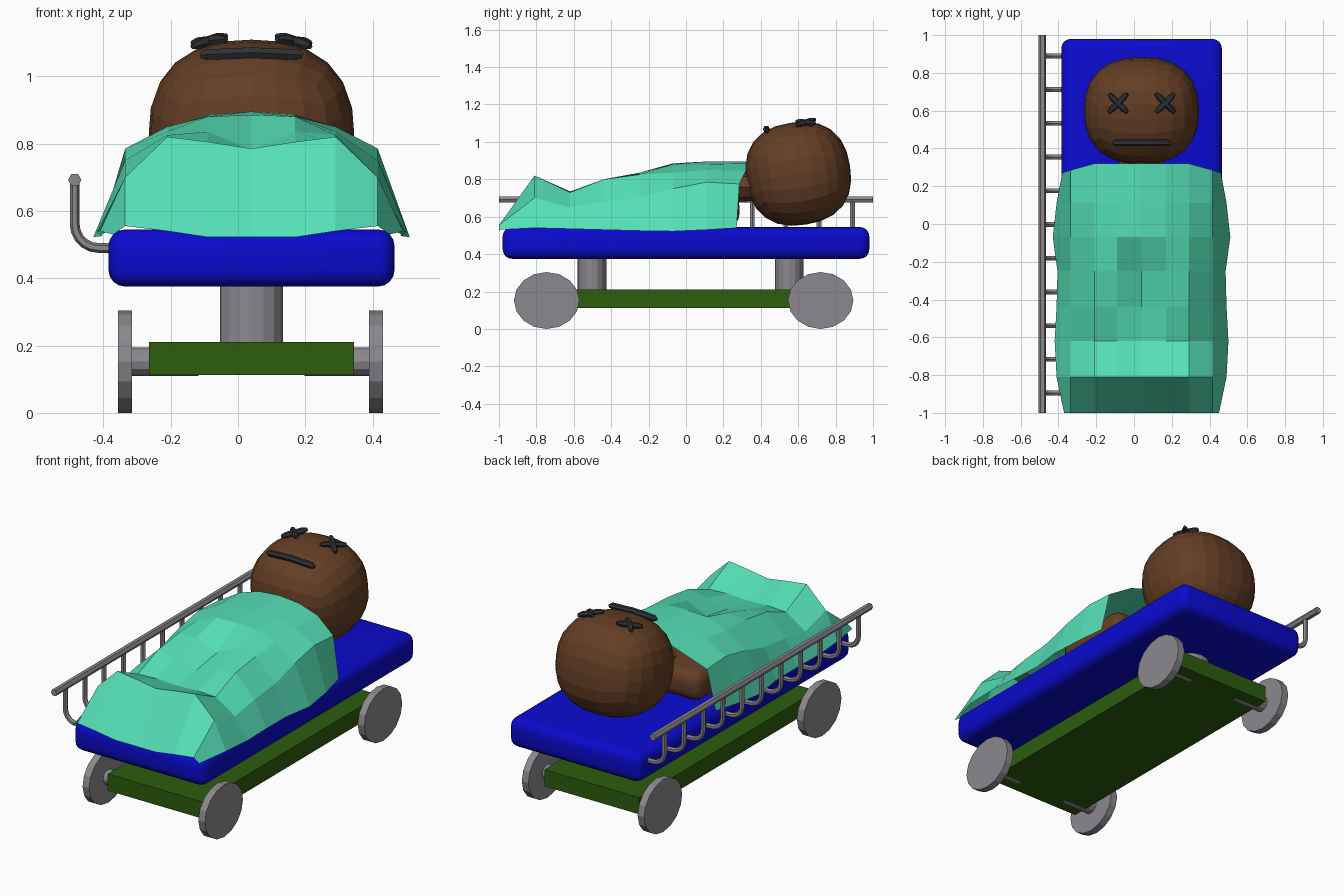
import bpy, bmesh, math
from mathutils import Vector, Matrix

if "Cube" in bpy.data.objects:
    bpy.data.objects.remove(bpy.data.objects["Cube"])

CX = 0.04  # centre line of bed and patient


def material(name, rgb):
    m = bpy.data.materials.new(name)
    m.use_nodes = True
    m.diffuse_color = (*rgb, 1)
    m.node_tree.nodes["Principled BSDF"].inputs["Base Color"].default_value = (*rgb, 1)
    return m


BLUE = material("mattress blue", (0.003, 0.003, 0.62))
MINT = material("sheet mint", (0.09, 0.75, 0.47))
GREEN = material("frame green", (0.025, 0.11, 0.004))
GREY = material("metal grey", (0.26, 0.25, 0.27))
BROWN = material("skin brown", (0.127, 0.048, 0.018))
DARK = material("face dark", (0.028, 0.03, 0.035))


def add(name, bm, mat, smooth=False):
    bmesh.ops.recalc_face_normals(bm, faces=bm.faces)
    me = bpy.data.meshes.new(name)
    bm.to_mesh(me)
    bm.free()
    me.materials.append(mat)
    ob = bpy.data.objects.new(name, me)
    bpy.context.collection.objects.link(ob)
    if smooth:
        bpy.ops.object.select_all(action='DESELECT')
        ob.select_set(True)
        bpy.context.view_layer.objects.active = ob
        bpy.ops.object.shade_smooth_by_angle(angle=math.radians(40))
    return ob


def box(name, lo, hi, mat, bevel=0):
    lo, hi = Vector(lo), Vector(hi)
    bm = bmesh.new()
    bmesh.ops.create_cube(bm, size=1, matrix=Matrix.Translation((lo + hi) / 2)
                          @ Matrix.Diagonal((hi - lo).to_4d()))
    if bevel:
        bmesh.ops.bevel(bm, geom=bm.edges[:], offset=bevel, segments=4,
                        profile=0.5, affect='EDGES')
    return add(name, bm, mat, bool(bevel))


def cylinder(name, centre, scale, mat, axis='Z', sides=16):
    """Scale is the half size along x, y and z."""
    bm = bmesh.new()
    turn = Matrix.Rotation(math.pi / 2, 4, 'Y') if axis == 'X' else Matrix()
    bmesh.ops.create_cone(bm, cap_ends=True, segments=sides, radius1=1, radius2=1,
                          depth=2, matrix=Matrix.Translation(centre)
                          @ Matrix.Diagonal((*scale, 1)) @ turn)
    return add(name, bm, mat)


def tube(name, points, radius, mat, taper=False):
    """Round tube along a path, optionally with narrowed ends."""
    cu = bpy.data.curves.new(name, 'CURVE')
    cu.dimensions = '3D'
    cu.bevel_depth = radius
    cu.bevel_resolution = 1
    cu.use_fill_caps = True
    sp = cu.splines.new('POLY')
    sp.points.add(len(points) - 1)
    for p, co in zip(sp.points, points):
        p.co = (*co, 1)
    if taper:
        sp.points[0].radius = sp.points[-1].radius = 0.5
    tmp = bpy.data.objects.new(name + " path", cu)
    bpy.context.collection.objects.link(tmp)
    bm = bmesh.new()
    bm.from_mesh(tmp.to_mesh())
    bpy.data.objects.remove(tmp)
    return add(name, bm, mat, True)


# Trolley: mattress, frame and posts
box("mattress", (-0.385, -0.98, 0.375), (0.465, 0.98, 0.545), BLUE, 0.05)
box("frame", (-0.265, -0.82, 0.113), (0.345, 0.81, 0.21), GREEN)
for end, y in (("front", -0.503), ("back", 0.552)):
    cylinder(end + "_post", (CX, y, 0.295), (0.094, 0.077, 0.09), GREY)

# Wheels and stub axles
for end, y in (("front", -0.745), ("back", 0.72)):
    for side, s in (("right", -1), ("left", 1)):
        cylinder(f"{end}_{side}_wheel", (CX - 0.003 + s * 0.373, y, 0.152),
                 (0.021, 0.175, 0.152), GREY, 'X')
        cylinder(f"{end}_{side}_axle", (CX + s * 0.258, y, 0.152),
                 (0.1, 0.047, 0.042), GREY, 'X', 12)

# Side rail with curved supports
tube("side_rail", [(-0.485, -1, 0.692), (-0.485, 1, 0.692)], 0.02, GREY)
for i in range(11):
    y = 0.89 - i * 0.1785
    bend = [(-0.415 - 0.07 * math.cos(a), y, 0.56 - 0.07 * math.sin(a))
            for a in (k * math.pi / 10 for k in range(6))]
    tube(f"rail_support_{i + 1}", [(-0.485, y, 0.69)] + bend + [(-0.37, y, 0.49)],
         0.0145, GREY)

# Head: rounded cube, tilted back a little
bm = bmesh.new()
bmesh.ops.create_cube(bm, size=2)
bmesh.ops.subdivide_edges(bm, edges=bm.edges[:], cuts=5, use_grid_fill=True)
for v in bm.verts:
    t = Vector([math.tan(c * math.pi / 4.6) for c in v.co])
    v.co = t / sum(abs(c) ** 2.4 for c in t) ** (1 / 2.4)
bmesh.ops.transform(bm, verts=bm.verts, matrix=Matrix.Translation((CX, 0.6, 0.83))
                    @ Matrix.Rotation(math.radians(9), 4, 'X')
                    @ Matrix.Diagonal((0.305, 0.28, 0.275, 1)))
add("head", bm, BROWN)

# Crossed eyes and straight mouth
for side, s in (("right", -1), ("left", 1)):
    for n, d in (("a", 1), ("b", -1)):
        pts = [(CX + s * 0.125 + k * 0.05, 0.64 + d * k * 0.05,
                1.104 - 0.22 * s * k * 0.05 + 0.1 * d * k * 0.05)
               for k in (-1, -0.6, 0.6, 1)]
        tube(f"{side}_eye_bar_{n}", pts, 0.017, DARK, True)
tube("mouth", [(CX + x, 0.43, z) for x, z in
               ((-0.152, 1.06), (-0.135, 1.064), (0, 1.07), (0.135, 1.064), (0.152, 1.06))],
     0.018, DARK, True)

# Neck and the body below the sheet
bm = bmesh.new()
bmesh.ops.create_cone(bm, cap_ends=True, segments=8, radius1=0.13, radius2=0.11,
                      depth=0.2, matrix=Matrix.Translation((CX, 0.32, 0.76))
                      @ Matrix.Diagonal((1, 1, 0.65, 1)) @ Matrix.Rotation(-math.pi / 2, 4, 'X'))
add("neck", bm, BROWN)
box("body", (CX - 0.32, -0.2, 0.55), (CX + 0.32, 0.285, 0.72), BROWN, 0.06)

# Sheet: half cross-sections from the centre line out to the hem, mirrored
columns = (0, 0.13, 0.25, 0.375)
sections = [  # y, hem half width, heights
    (0.32, 0.42, (0.895, 0.885, 0.845, 0.775, 0.54)),
    (0.11, 0.45, (0.895, 0.88, 0.85, 0.785, 0.53)),
    (-0.07, 0.47, (0.885, 0.88, 0.835, 0.75, 0.522)),
    (-0.25, 0.445, (0.78, 0.835, 0.825, 0.7, 0.525)),
    (-0.44, 0.45, (0.75, 0.78, 0.8, 0.68, 0.53)),
    (-0.62, 0.46, (0.73, 0.735, 0.73, 0.65, 0.535)),
    (-0.81, 0.45, (0.785, 0.805, 0.82, 0.7, 0.54)),
    (-1.0, 0.41, (0.522, 0.522, 0.54, 0.555, 0.53)),
]
bm = bmesh.new()
rows = []
for y, hem, heights in sections:
    half = list(zip((*columns, hem), heights))
    full = [(-x, z) for x, z in half[:0:-1]] + half
    # the open end curves back towards the shoulders
    rows.append([bm.verts.new((CX + x, y - (max(0, abs(x) - 0.27) * 0.33 if y > 0.3 else 0), z))
                 for x, z in full])
for a, b in zip(rows, rows[1:]):
    for i in range(len(a) - 1):
        bm.faces.new((a[i], b[i], b[i + 1], a[i + 1]))
add("sheet", bm, MINT)
